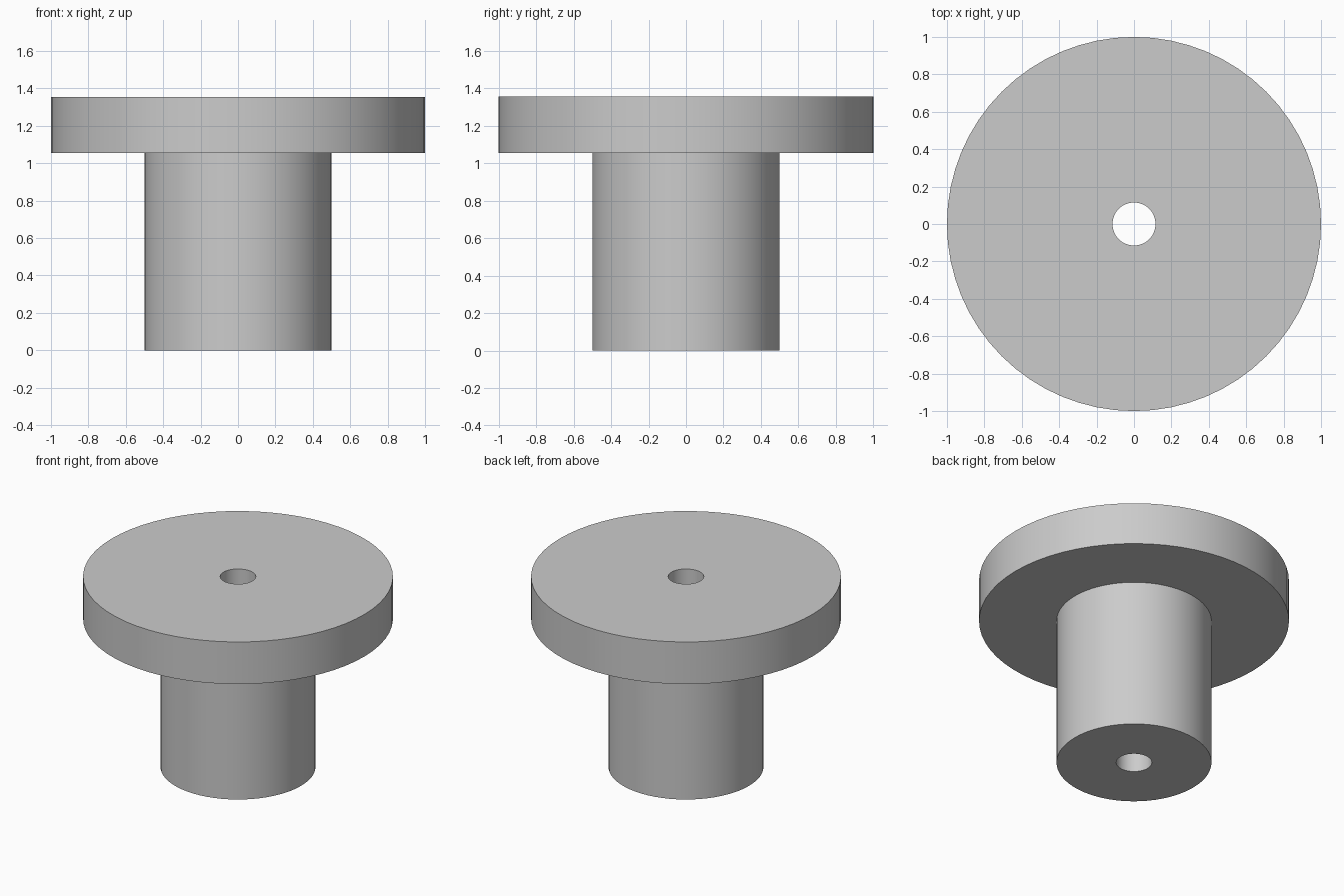
import bpy
import bmesh
from math import cos, sin, tau, radians

SIDES = 64
BORE, SHAFT, FLANGE = 0.115, 0.5, 1.0
SHOULDER, TOP = 1.055, 1.355

default = bpy.data.objects.get("Cube")
if default:
    bpy.data.objects.remove(default, do_unlink=True)

# Plain grey material
grey = bpy.data.materials.new("light_grey")
grey.use_nodes = True
colour = (0.6, 0.6, 0.6, 1)
grey.diffuse_color = colour
grey.node_tree.nodes["Principled BSDF"].inputs["Base Color"].default_value = colour


def revolve(name, profile):
    """Turn a closed (radius, height) profile about the z axis."""
    bm = bmesh.new()
    rings = []
    for radius, z in profile:
        angles = [tau * i / SIDES for i in range(SIDES)]
        rings.append([bm.verts.new((radius * cos(a), radius * sin(a), z)) for a in angles])
    for lower, upper in zip(rings, rings[1:] + rings[:1]):
        for i in range(SIDES):
            j = (i + 1) % SIDES
            bm.faces.new((lower[i], lower[j], upper[j], upper[i]))
    bmesh.ops.recalc_face_normals(bm, faces=bm.faces)
    mesh = bpy.data.meshes.new(name)
    bm.to_mesh(mesh)
    bm.free()
    mesh.materials.append(grey)
    obj = bpy.data.objects.new(name, mesh)
    bpy.context.collection.objects.link(obj)
    return obj


# Flanged bushing: shaft, wide flange and through bore in one solid
bushing = revolve("flanged_bushing", [
    (BORE, 0), (SHAFT, 0), (SHAFT, SHOULDER),
    (FLANGE, SHOULDER), (FLANGE, TOP), (BORE, TOP),
])

bpy.ops.object.select_all(action="DESELECT")
bushing.select_set(True)
bpy.context.view_layer.objects.active = bushing
bpy.ops.object.shade_smooth_by_angle(angle=radians(30))
